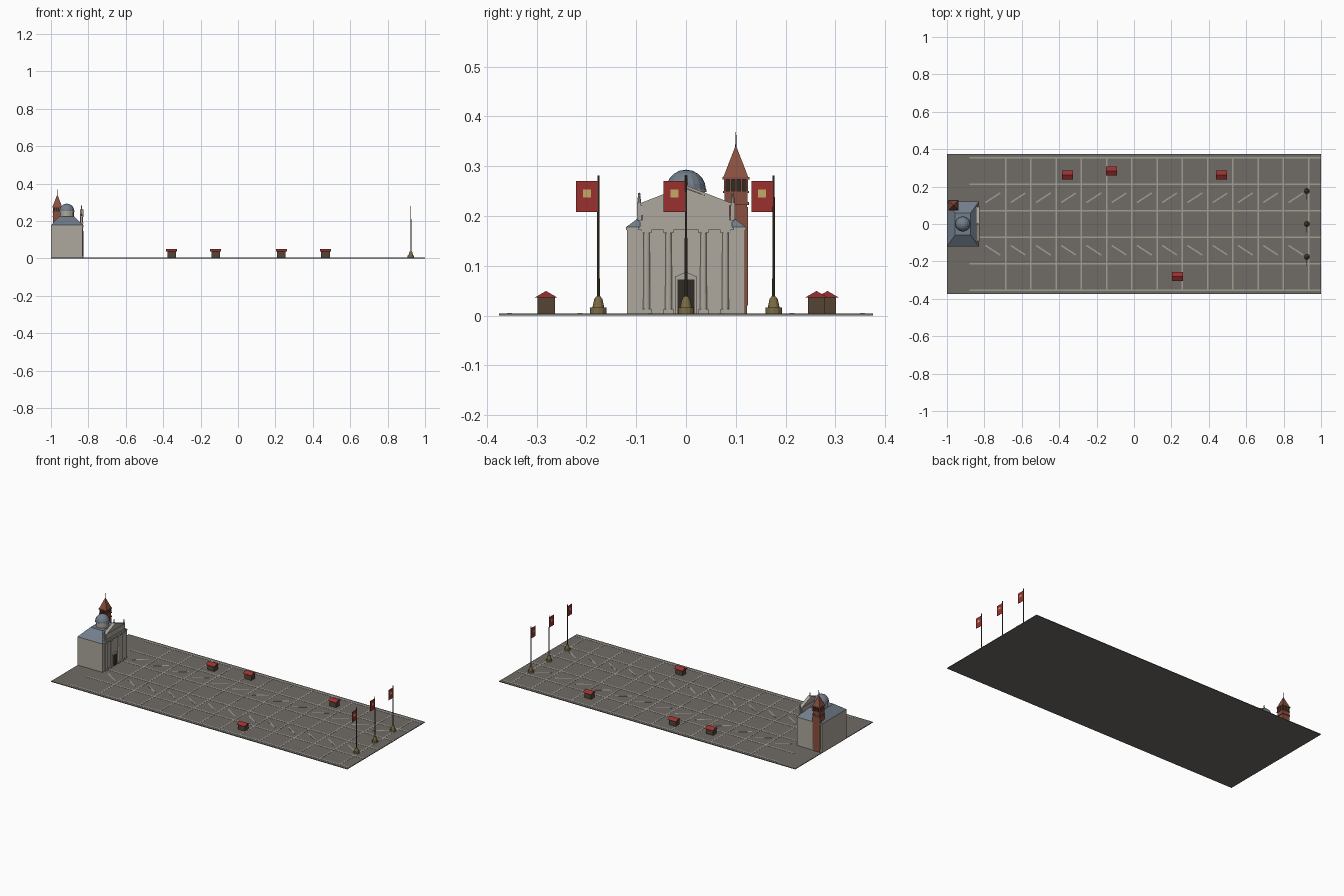
import bpy, bmesh, math
from mathutils import Matrix, Vector

if "Cube" in bpy.data.objects:
    bpy.data.objects.remove(bpy.data.objects["Cube"])

def mat(name, *c):
    m = bpy.data.materials.new(name)
    m.diffuse_color = (*c, 1)
    m.use_nodes = True
    m.node_tree.nodes["Principled BSDF"].inputs["Base Color"].default_value = m.diffuse_color
    return m

PAVE = mat("paving", .16, .15, .135)
LINE = mat("pale_stone", .36, .34, .30)
STONE = mat("church_stone", .42, .39, .34)
LEAD = mat("lead", .17, .21, .26)
BRICK = mat("brick", .25, .08, .05)
DARK = mat("dark", .03, .025, .02)
RED = mat("red_cloth", .32, .03, .03)
WOOD = mat("wood", .09, .06, .035)
BRONZE = mat("bronze", .20, .15, .06)
GOLD = mat("gold", .55, .40, .13)
G = .004  # pavement top

class Part:
    """Collects primitives into one named object."""
    def __init__(self, name, material):
        self.name, self.material, self.bm = name, material, bmesh.new()

    def box(self, x0, x1, y0, y1, z0, z1, turn=0):
        m = (Matrix.Translation(((x0+x1)/2, (y0+y1)/2, (z0+z1)/2))
             @ Matrix.Rotation(turn, 4, 'Z') @ Matrix.Diagonal((x1-x0, y1-y0, z1-z0, 1)))
        bmesh.ops.create_cube(self.bm, size=1, matrix=m)
        return self

    def cone(self, x, y, z0, z1, r0, r1, n=12):
        bmesh.ops.create_cone(self.bm, cap_ends=True, segments=n, radius1=r0, radius2=r1,
                              depth=z1-z0, matrix=Matrix.Translation((x, y, (z0+z1)/2)))
        return self

    def frustum(self, x, y, z0, z1, hx, hy, k):
        """Rectangular tapered block; k scales the top."""
        r = bmesh.ops.create_cube(self.bm, size=2)
        for v in r['verts']:
            top = v.co.z > 0
            s = k if top else 1
            v.co = Vector((x + v.co.x*hx*s, y + v.co.y*hy*s, z1 if top else z0))
        return self

    def gable(self, x0, x1, y, hy, z0, z1):
        """Triangular prism along x."""
        a, b = [[self.bm.verts.new(p) for p in ((x, y-hy, z0), (x, y+hy, z0), (x, y, z1))]
                for x in (x0, x1)]
        self.bm.faces.new(a[::-1])
        self.bm.faces.new(b)
        for i in range(3):
            j = (i+1) % 3
            self.bm.faces.new((a[i], a[j], b[j], b[i]))
        return self

    def done(self):
        bmesh.ops.recalc_face_normals(self.bm, faces=self.bm.faces)
        me = bpy.data.meshes.new(self.name)
        self.bm.to_mesh(me)
        self.bm.free()
        me.materials.append(self.material)
        ob = bpy.data.objects.new(self.name, me)
        bpy.context.collection.objects.link(ob)
        return ob

# Pavement with a grid of pale strips and diagonal inlays
Part("pavement", PAVE).box(-1, 1, -.375, .375, 0, G).done()
p = Part("pavement_strips", LINE)
for i in range(6):
    y = -.354 + i*.1416
    p.box(-.88, 1, y-.005, y+.005, G-.001, G+.001)
for i in range(13):
    x = -.687 + i*.135
    p.box(x-.004, x+.004, -.354, .354, G-.001, G+.0008)
    xd = x - .068
    for s in (1, -1):
        p.box(xd-.047, xd+.047, s*.14-.004, s*.14+.004, G-.001, G+.0008, s*math.radians(33))
p.done()

# Church body, hipped roof, drum and dome
CX = -.915
Part("church_walls", STONE).box(-1, -.832, -.118, .118, G, .174).done()
Part("church_eaves", STONE).box(-1, -.83, -.12, .12, .172, .178).done()
Part("church_roof", LEAD).frustum(CX, 0, .178, .224, .085, .12, .48).done()
Part("dome_drum", STONE).cone(CX, 0, .21, .25, .037, .037, 16).cone(CX, 0, .248, .253, .041, .041, 16).done()
p = Part("dome", LEAD)
bmesh.ops.create_uvsphere(p.bm, u_segments=16, v_segments=10, radius=.04,
                          matrix=Matrix.Translation((CX, 0, .253)))
bmesh.ops.bisect_plane(p.bm, geom=p.bm.verts[:]+p.bm.edges[:]+p.bm.faces[:],
                       plane_co=(0, 0, .252), plane_no=(0, 0, 1), clear_inner=True)
p.done()

# Facade: columns, pilasters, entablature and pediment
p = Part("facade_columns", STONE)
for y in (-.079, -.035, .035, .079):
    p.box(-.843, -.826, y-.01, y+.01, G, .013)
    p.cone(-.834, y, .013, .166, .0075, .0065)
    p.box(-.843, -.826, y-.01, y+.01, .166, .173)
for s in (-1, 1):
    p.box(-.84, -.829, s*.091-.004, s*.091+.004, G, .17)
p.done()
p = Part("facade_entablature", STONE)
p.box(-.846, -.826, -.096, .096, .172, .178)
p.box(-.845, -.828, -.092, .092, .178, .188)
p.box(-.846, -.826, -.095, .095, .188, .192)
p.box(-.845, -.829, -.087, .087, .192, .221)
p.box(-.846, -.826, -.091, .091, .221, .225)
p.done()
p = Part("facade_pediment", STONE).gable(-.844, -.829, 0, .085, .224, .255)
for s in (-1, 1):
    a = math.atan2(.035, .09)
    m = (Matrix.Translation((-.836, s*.0445, .2415)) @ Matrix.Rotation(-s*a, 4, 'X')
         @ Matrix.Diagonal((.02, .097, .005, 1)))
    bmesh.ops.create_cube(p.bm, size=1, matrix=m)
p.done()
p = Part("facade_statues", STONE)
for y, z in ((-.094, .222), (0, .258), (.094, .222)):
    p.box(-.841, -.832, y-.0045, y+.0045, z-.03 if y else z-.003, z+.004)
    p.cone(-.8365, y, z+.004, z+.019, .004, .0025, 8)
    bmesh.ops.create_icosphere(p.bm, subdivisions=1, radius=.003,
                               matrix=Matrix.Translation((-.8365, y, z+.022)))
p.done()
Part("church_door", DARK).box(-.84, -.829, -.017, .017, G, .073).done()
p = Part("door_surround", STONE).box(-.84, -.827, -.021, .021, .073, .078)
p.gable(-.84, -.827, 0, .022, .078, .088)
for s in (-1, 1):
    p.box(-.84, -.828, s*.019-.002, s*.019+.002, G, .073)
p.done()

# Bell tower at the back corner
TX, TY = -.966, .1
p = Part("tower_shaft", BRICK).box(TX-.022, TX+.022, TY-.022, TY+.022, G, .222)
for a in (-.021, -.007, .007, .021):
    p.box(TX+a-.003, TX+a+.003, TY-.024, TY+.024, .02, .218)
    p.box(TX-.024, TX+.024, TY+a-.003, TY+a+.003, .02, .218)
p.box(TX-.026, TX+.026, TY-.026, TY+.026, .222, .228)
p.box(TX-.023, TX+.023, TY-.023, TY+.023, .228, .246)
p.box(TX-.026, TX+.026, TY-.026, TY+.026, .246, .25)
p.done()
Part("belfry_openings", DARK).box(TX-.02, TX+.02, TY-.02, TY+.02, .249, .275).done()
p = Part("belfry_piers", BRICK)
for i in range(5):
    a = -.022 + i*.011
    for s in (-.022, .022):
        p.box(TX+a-.002, TX+a+.002, TY+s-.002, TY+s+.002, .249, .274)
        if 0 < i < 4:
            p.box(TX+s-.002, TX+s+.002, TY+a-.002, TY+a+.002, .249, .274)
p.box(TX-.027, TX+.027, TY-.027, TY+.027, .273, .278)
p.done()
Part("tower_spire", BRICK).frustum(TX, TY, .278, .34, .025, .025, .04).done()
Part("spire_finial", DARK).cone(TX, TY, .338, .369, .0012, .0008, 6).done()

# Market stalls
for i, (x, y) in enumerate(((-.355, .262), (-.12, .284), (.468, .262), (.232, -.281))):
    p = Part(f"stall_body_{i+1}", WOOD).box(x-.023, x+.023, y-.0175, y+.0175, G, .036)
    p.done()
    Part(f"stall_roof_{i+1}", RED).gable(x-.029, x+.029, y, .0235, .036, .0495).done()

# Flagpoles with bronze bases and banners
FX = .924
for i, y in enumerate((-.176, 0, .176)):
    p = Part(f"flagpole_base_{i+1}", BRONZE).cone(FX, y, G, .016, .0165, .0165, 12)
    p.cone(FX, y, .016, .034, .012, .008, 12).cone(FX, y, .034, .038, .007, .005, 12).done()
    Part(f"flagpole_{i+1}", WOOD).cone(FX, y, .036, .281, .003, .002, 8).done()
    Part(f"banner_{i+1}", RED).box(FX-.001, FX+.001, y-.045, y-.001, .208, .27).done()
    Part(f"banner_emblem_{i+1}", GOLD).box(FX-.002, FX+.002, y-.031, y-.015, .237, .253).done()
